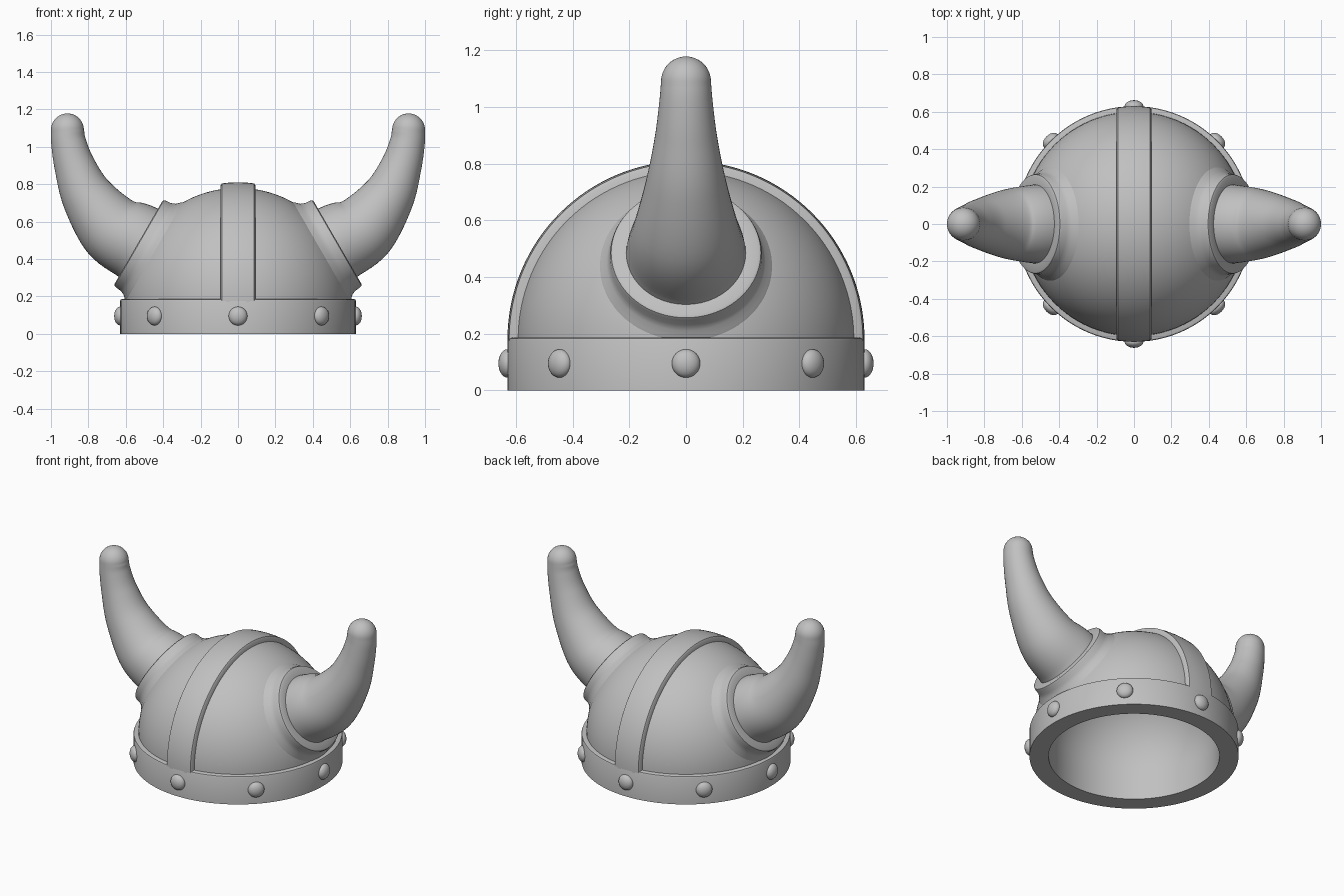
import bpy, bmesh, math
from mathutils import Vector, Matrix

if "Cube" in bpy.data.objects:
    bpy.data.objects.remove(bpy.data.objects["Cube"], do_unlink=True)

grey = bpy.data.materials.new("matte_grey")
grey.use_nodes = True
grey.diffuse_color = (0.53, 0.53, 0.53, 1)
shader = grey.node_tree.nodes["Principled BSDF"]
shader.inputs["Base Color"].default_value = grey.diffuse_color
shader.inputs["Roughness"].default_value = 0.6

CENTRE = Vector((0, 0, 0.18))   # centre of the dome
R_DOME, R_RIM, R_IN = 0.60, 0.63, 0.515
TILT = math.radians(60)         # horn axis, measured from vertical


def finish(name, bm, angle=35):
    """Turn a bmesh into a smooth-shaded grey object."""
    bmesh.ops.remove_doubles(bm, verts=bm.verts, dist=1e-5)
    bmesh.ops.recalc_face_normals(bm, faces=bm.faces)
    mesh = bpy.data.meshes.new(name)
    bm.to_mesh(mesh)
    bm.free()
    mesh.materials.append(grey)
    ob = bpy.data.objects.new(name, mesh)
    bpy.context.collection.objects.link(ob)
    bpy.ops.object.select_all(action="DESELECT")
    ob.select_set(True)
    bpy.context.view_layer.objects.active = ob
    bpy.ops.object.shade_smooth_by_angle(angle=math.radians(angle))
    return ob


def skin(name, rings, loop=False):
    """Join equal closed rings of points; loop joins last to first, else cap."""
    bm = bmesh.new()
    rows = [[bm.verts.new(p) for p in ring] for ring in rings]
    n = len(rows[0])
    pairs = list(zip(rows, rows[1:]))
    if loop:
        pairs.append((rows[-1], rows[0]))
    else:
        bm.faces.new(rows[0])
        bm.faces.new(rows[-1])
    for a, b in pairs:
        for i in range(n):
            j = (i + 1) % n
            bm.faces.new((a[i], a[j], b[j], b[i]))
    return finish(name, bm)


def lathe(name, profile, matrix=Matrix(), steps=96):
    """Spin a closed (radius, height) profile about the local z axis."""
    rings = []
    for k in range(steps):
        t = math.tau * k / steps
        rings.append([matrix @ Vector((r * math.cos(t), r * math.sin(t), z))
                      for r, z in profile])
    return skin(name, rings, loop=True)


def arc(radius, start, end, steps):
    """Points of an arc about the dome centre, as (radius, height)."""
    angles = [math.radians(start + (end - start) * i / steps) for i in range(steps + 1)]
    return [(radius * math.cos(a), CENTRE.z + radius * math.sin(a)) for a in angles]


# Hollow dome: outer arc, inner arc, closed inside the band
eps = 90 - 1e-3
lathe("dome_shell", [(R_DOME, 0.02)] + arc(R_DOME, 0, eps, 32)
      + arc(R_IN, eps, 0, 32) + [(R_IN, 0.02)])

# Band round the rim, with a softened top edge
lathe("rim_band", [(R_IN, 0), (R_RIM, 0), (R_RIM, 0.176), (0.627, 0.183),
                   (0.62, 0.186), (0.56, 0.186), (0.56, 0.03), (R_IN, 0.03)])


# Strap over the crown from front to back
def strap_section(a, drop=0):
    section = [(-0.093, 0.57), (-0.093, 0.62)]
    section += [(x, R_RIM) for x in (-0.086, -0.045, 0, 0.045, 0.086)]
    section += [(0.093, 0.62), (0.093, 0.57)]
    points = []
    for x, radius in section:
        r = math.sqrt(radius ** 2 - x ** 2)
        points.append((x, r * math.cos(a), CENTRE.z - drop + r * math.sin(a)))
    return points


strap = [strap_section(math.pi * i / 64) for i in range(65)]
skin("crown_strap", [strap_section(0, 0.01)] + strap + [strap_section(math.pi, 0.01)])

# Domed rivets round the band
for k in range(8):
    spin = Matrix.Rotation(math.tau * k / 8, 4, "Z")
    place = spin @ Matrix.Translation((R_RIM, 0, 0.095)) @ Matrix.Diagonal((0.032, 0.05, 0.05, 1))
    bm = bmesh.new()
    bmesh.ops.create_uvsphere(bm, u_segments=24, v_segments=16, radius=1, matrix=place)
    finish(f"rivet_{k + 1}", bm, 80)

# Horn stations: x, z and radius along the centre line
STATIONS = [Vector(s) for s in (
    (0.468, 0.45, 0.213), (0.54, 0.49, 0.21), (0.672, 0.565, 0.187),
    (0.802, 0.732, 0.142), (0.872, 0.895, 0.11), (0.905, 1.02, 0.094),
    (0.912, 1.09, 0.088))]


def smooth_path(pts, steps=8):
    """Catmull-Rom curve through the stations."""
    ext = [2 * pts[0] - pts[1]] + pts + [2 * pts[-1] - pts[-2]]
    out = []
    for a, b, c, d in zip(ext, ext[1:], ext[2:], ext[3:]):
        for i in range(steps):
            t = i / steps
            out.append(0.5 * (2 * b + (c - a) * t + (2 * a - 5 * b + 4 * c - d) * t ** 2
                              + (3 * b - a - 3 * c + d) * t ** 3))
    return out + [pts[-1]]


def horn(name, side, steps=48):
    path = smooth_path(STATIONS)
    frames = []
    for i, p in enumerate(path):
        d = path[min(i + 1, len(path) - 1)] - path[max(i - 1, 0)]
        frames.append((p.x, p.y, p.z, Vector((d.x, d.y)).normalized()))
    # Rounded tip
    x, z, r, _ = frames.pop()
    up = Vector((0, 1))
    for i in range(12):
        a = math.pi / 2 * i / 12
        frames.append((x, z + r * math.sin(a), r * math.cos(a), up))
    frames.append((x, z + r, 0.001, up))
    rings = []
    for x, z, r, d in frames:
        ring = []
        for k in range(steps):
            t = math.tau * k / steps
            u, v = r * math.cos(t), r * math.sin(t)
            ring.append((side * (x + d.y * u), v, z - d.x * u))
        rings.append(ring)
    return skin(name, rings)


# Horns and the flared collars that seat them on the dome
COLLAR = [(0.195, 0.54), (0.32, 0.49), (0.297, 0.528), (0.28, 0.545), (0.27, 0.57),
          (0.268, 0.598), (0.264, 0.61), (0.255, 0.615), (0.195, 0.612)]
for label, side in (("left", 1), ("right", -1)):
    horn(f"{label}_horn", side)
    lathe(f"{label}_horn_collar", COLLAR,
          Matrix.Translation(CENTRE) @ Matrix.Rotation(side * TILT, 4, "Y"))
